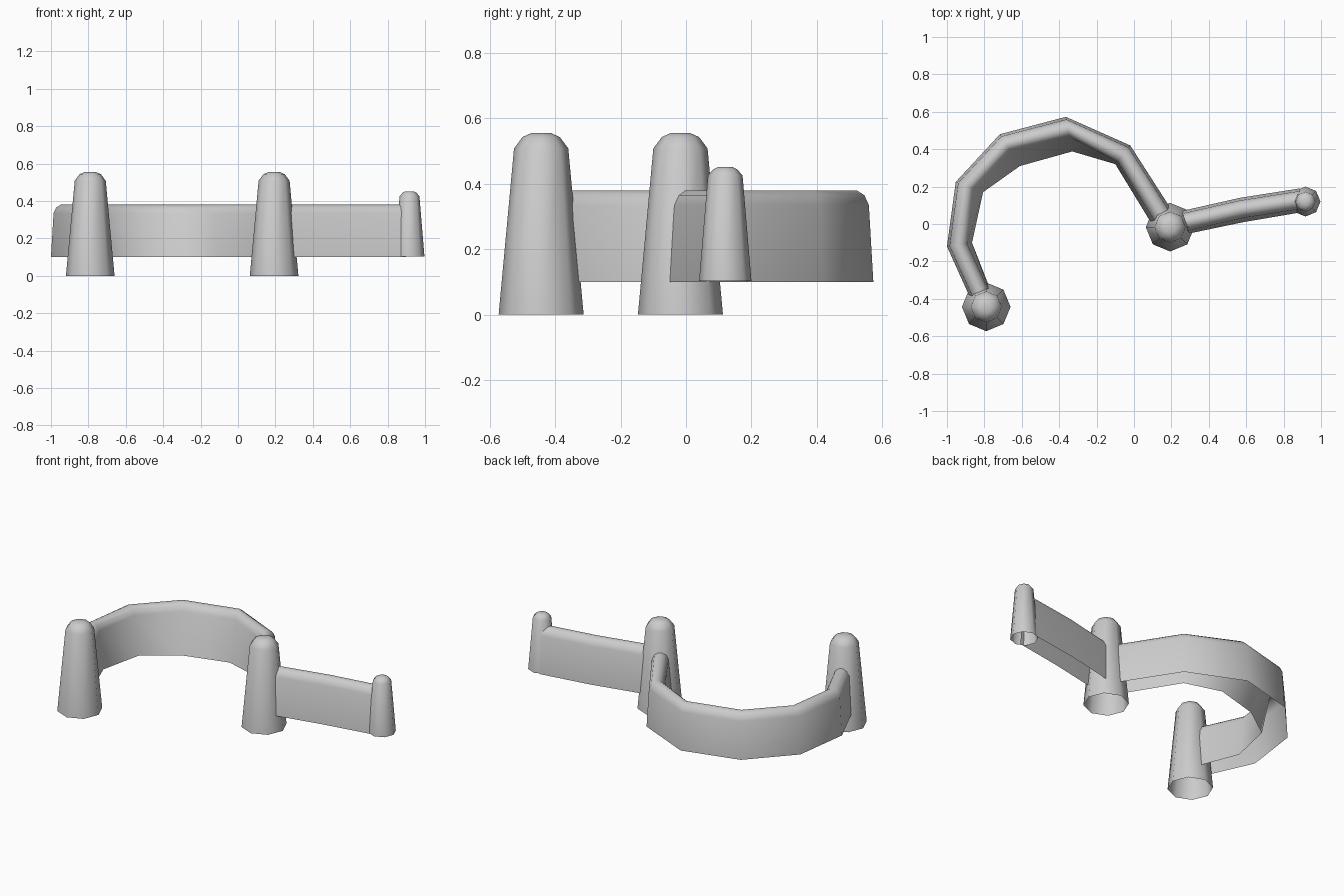
import bpy, math
from mathutils import Vector

if "Cube" in bpy.data.objects:
    bpy.data.objects.remove(bpy.data.objects["Cube"])


def make_object(name, verts, faces):
    mesh = bpy.data.meshes.new(name)
    mesh.from_pydata(verts, [], faces)
    mesh.update()
    obj = bpy.data.objects.new(name, mesh)
    bpy.context.collection.objects.link(obj)
    bpy.context.view_layer.objects.active = obj
    obj.select_set(True)
    bpy.ops.object.shade_smooth_by_angle(angle=math.radians(60))
    obj.select_set(False)
    return obj


def post(name, x, y, profile, sides=8):
    # Tapered eight-sided post, rounded top, open underneath
    verts, faces = [], []
    for r, z in profile:
        for i in range(sides):
            a = math.tau * i / sides
            verts.append((x + r * math.cos(a), y + r * math.sin(a), z))
    for k in range(len(profile) - 1):
        for i in range(sides):
            j = (i + 1) % sides
            a, b = k * sides, (k + 1) * sides
            faces.append((a + i, a + j, b + j, b + i))
    top = (len(profile) - 1) * sides
    faces.append(tuple(range(top, top + sides)))
    return make_object(name, verts, faces)


def wall(name, stations, section):
    # Section is (offset from the outer foot, height); the last point is the inner foot
    verts, faces = [], []
    for ox, oy, ix, iy in stations:
        outer, inner = Vector((ox, oy)), Vector((ix, iy))
        d = (inner - outer).normalized()
        for off, z in section:
            p = outer + d * off
            verts.append((p.x, p.y, z))
        verts.append((ix, iy, 0.10))
    n = len(section) + 1
    for s in range(len(stations) - 1):
        for i in range(n - 1):
            a, b = s * n + i, (s + 1) * n + i
            faces.append((a, a + 1, b + 1, b))
    return make_object(name, verts, faces)


# Posts
tall = [(0.13, 0), (0.083, 0.508), (0.057, 0.543), (0.03, 0.555)]
short = [(0.08, 0.103), (0.053, 0.425), (0.037, 0.444), (0.02, 0.452)]
post("left_post", -0.79, -0.443, tall)
post("middle_post", 0.193, -0.017, tall)
post("end_post", 0.917, 0.12, short)

# Curved wall: outer and inner foot at each bend
section = [(0, 0.10), (0.014, 0.335), (0.028, 0.365), (0.052, 0.38),
           (0.074, 0.38), (0.096, 0.365), (0.109, 0.335)]
wall("curved_wall", [
    (-0.86, -0.43, -0.745, -0.41),
    (-1.0, -0.12, -0.866, -0.10),
    (-0.953, 0.225, -0.807, 0.17),
    (-0.717, 0.48, -0.61, 0.31),
    (-0.364, 0.573, -0.33, 0.388),
    (-0.02, 0.42, -0.10, 0.32),
    (0.23, 0.03, 0.12, -0.04)], section)

# Straight wall, with a slight bend halfway
wall("straight_wall", [
    (0.225, 0.063, 0.25, -0.06),
    (0.567, 0.14, 0.585, 0.01),
    (0.885, 0.19, 0.897, 0.063)], section)
